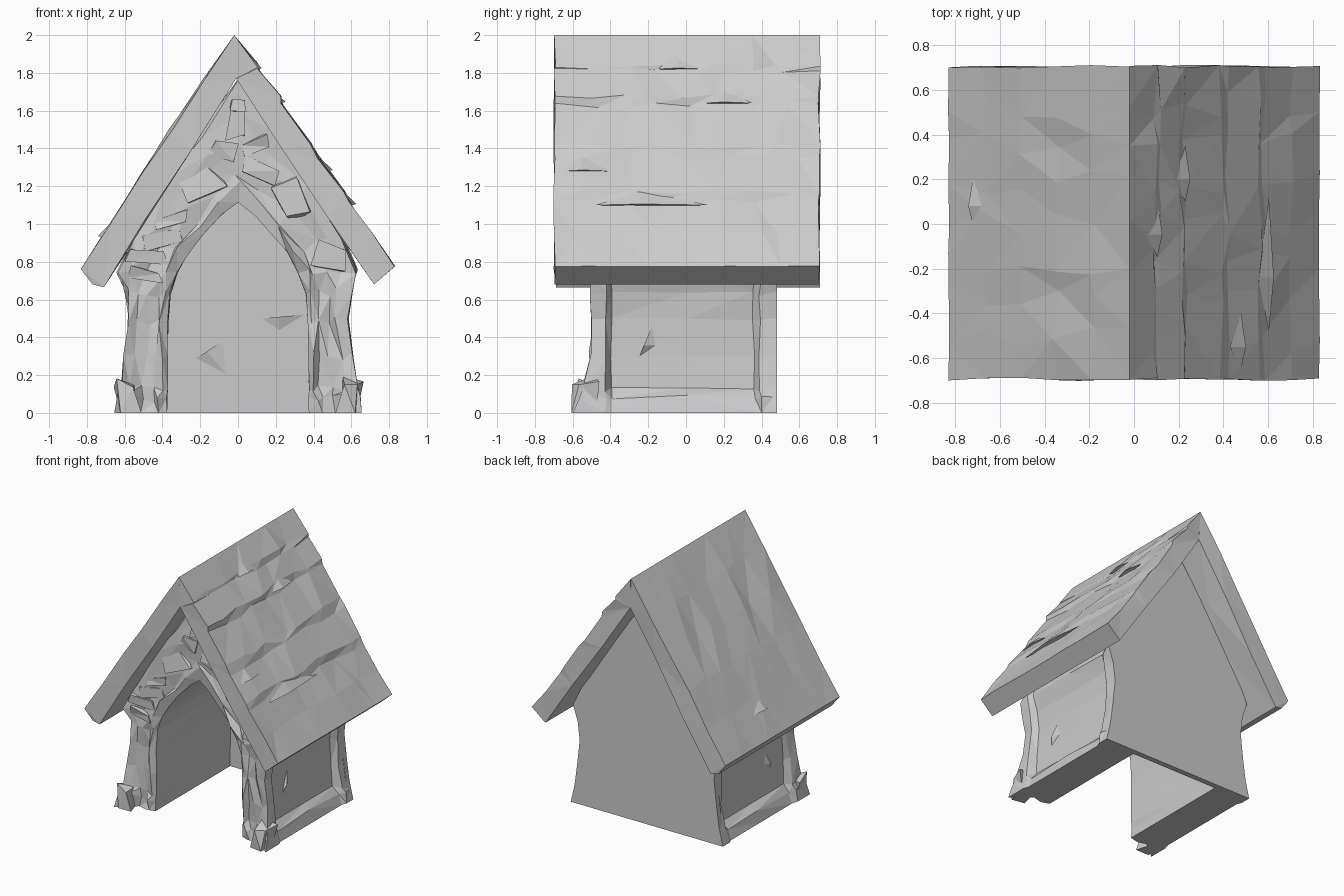
import bpy, bmesh, random
from mathutils import Vector, Matrix

if "Cube" in bpy.data.objects:
    bpy.data.objects.remove(bpy.data.objects["Cube"])

random.seed(7)


def rnd(a):
    return random.uniform(-a, a)


def finish(name, bm):
    bmesh.ops.recalc_face_normals(bm, faces=bm.faces[:])
    me = bpy.data.meshes.new(name)
    bm.to_mesh(me)
    bm.free()
    ob = bpy.data.objects.new(name, me)
    bpy.context.collection.objects.link(ob)
    return ob


def loft(name, rings):
    """Skin closed rings of equal length, cap both ends, split into facets."""
    bm = bmesh.new()
    vs = [[bm.verts.new(p) for p in r] for r in rings]
    n = len(vs[0])
    for a, b in zip(vs, vs[1:]):
        for j in range(n):
            k = (j + 1) % n
            bm.faces.new((a[j], a[k], b[k], b[j]))
    bm.faces.new(vs[0])
    bm.faces.new(vs[-1])
    bm.normal_update()
    bmesh.ops.triangulate(bm, faces=bm.faces[:])
    return finish(name, bm)


# Roof slabs: profile in x/z, lofted along y
RIDGE, INNER = Vector((-0.02, 2.0)), Vector((-0.01, 1.77))


def roof_slab(name, eave, lips, steps, rough):
    eave = Vector(eave)
    d = eave - RIDGE
    nrm = Vector((-d.y, d.x)).normalized()
    if nrm.y < 0:
        nrm = -nrm
    rings = []
    for k in range(9):
        y = -0.695 + 1.4 * k / 8
        end = k in (0, 8)
        yj = 0.008 if end else 0.06
        prof = [RIDGE]
        for t, off in steps:
            # plank lips fade in and out along the roof
            off *= random.choice((0.2, 0.6, 1.0))
            prof.append(RIDGE + d * (t + rnd(0.013)) + nrm * (off + rnd(rough)))
        prof.append(eave + nrm * rnd(rough * 0.5))
        under = [Vector(p) for p in lips]
        prof += under
        prof += [under[-1].lerp(INNER, t) + nrm * rnd(0.008) for t in (0.33, 0.66)]
        prof.append(INNER)
        rings.append([(p.x, y + rnd(yj), p.y) for p in prof])
    return loft(name, rings)


roof_slab("roof_right", (0.83, 0.775), [(0.72, 0.68)],
          [(0.13, 0.012), (0.155, -0.006), (0.27, 0.018), (0.305, -0.008),
           (0.48, 0.004), (0.52, -0.014), (0.68, 0.01), (0.715, -0.012), (0.86, -0.012)], 0.009)
roof_slab("roof_left", (-0.83, 0.76), [(-0.77, 0.68), (-0.71, 0.665)],
          [(0.2, 0.008), (0.4, 0.012), (0.6, 0.006), (0.8, 0.003)], 0.007)

# Stone body: rows climb from the right foot over the arch to the left foot
# (outer x, outer z, inner x, inner z, panel x, front y of outer corner)
HALF = [(0.655, 0.0, 0.375, 0.0, 0.64, -0.60),
        (0.635, 0.085, 0.375, 0.08, 0.61, -0.57),
        (0.622, 0.14, 0.375, 0.13, 0.56, -0.54),
        (0.60, 0.3, 0.372, 0.3, 0.55, -0.50),
        (0.578, 0.5, 0.37, 0.47, 0.55, -0.495),
        (0.595, 0.64, 0.358, 0.63, 0.56, -0.50),
        (0.635, 0.76, 0.32, 0.74, 0.60, -0.495),
        (0.545, 0.95, 0.26, 0.85, 0.54, -0.485),
        (0.37, 1.22, 0.18, 0.95, 0.36, -0.48),
        (0.19, 1.48, 0.09, 1.045, 0.19, -0.48),
        (0.0, 1.75, 0.0, 1.12, 0.0, -0.48)]


def body_ring(row, s):
    ox, oz, ix, iz, px, yf = row

    def mix(t, y):
        return (ix + (ox - ix) * t, y, iz + (oz - iz) * t)
    ring = [(ix, 0.46, iz), (ix, 0.0, iz), (ix, -0.475, iz),
            mix(0.16, -0.50), mix(0.26, -0.485), mix(0.5, -0.48), mix(0.75, yf * 0.5 - 0.245),
            (ox, yf, oz), (ox, -0.43, oz), (px, -0.39, oz), (px, 0.0, oz),
            (px, 0.36, oz), (ox, 0.40, oz), (ox, 0.46, oz)]
    out = []
    for j, (x, y, z) in enumerate(ring):
        a = 0.0 if j in (0, 13) else 0.004 if j in (1, 2) else 0.009 if j in (9, 10, 11) else 0.017
        if z > 0:
            x, z = x + rnd(a) * (oz < 0.8 or j < 7), z + rnd(a * 1.6) * (j < 13)
        y += rnd(a)
        out.append((x * s, y, max(z, 0.0)))
    return out


rows = [(r, 1) for r in HALF] + [(r, -1) for r in HALF[-2::-1]]
loft("stone_walls", [body_ring(r, s) for r, s in rows])

# Flat back wall closing the tunnel
back = [(r[0] * s, r[1]) for r, s in rows]
loft("back_wall", [[(x, y, z) for x, z in back] for y in (0.44, 0.482)])


# Chipped stones set flush into the gable, jambs and feet
def shard(name, pos, size, tilt):
    bm = bmesh.new()
    bmesh.ops.create_cube(bm, size=2.0)
    m = (Matrix.Translation(pos) @ Matrix.Rotation(tilt, 4, 'Y')
         @ Matrix.Diagonal((size[0], size[1], size[2], 1)))
    for v in bm.verts:
        v.co = m @ Vector([c * random.uniform(0.5, 1.1) for c in v.co])
        v.co.z = max(v.co.z, 0.0)
    bm.normal_update()
    bmesh.ops.triangulate(bm, faces=bm.faces[:])
    return finish(name, bm)


# x, z, half width, half height, tilt
STONES = [(-0.48, 0.83, 0.12, 0.04, 0.1), (-0.41, 0.92, 0.11, 0.045, -0.2),
          (-0.36, 1.02, 0.10, 0.04, -0.3), (-0.50, 0.73, 0.10, 0.04, 0.2),
          (-0.01, 1.54, 0.05, 0.10, 0.1), (0.09, 1.42, 0.09, 0.045, -0.4),
          (-0.08, 1.40, 0.09, 0.05, 0.3), (0.0, 1.63, 0.05, 0.035, 0.0),
          (0.29, 1.14, 0.08, 0.12, -0.5), (0.12, 1.27, 0.10, 0.05, 0.4),
          (-0.2, 1.2, 0.12, 0.07, -0.5), (0.48, 0.82, 0.10, 0.08, 0.3)]
for x, z, w, h, tilt in STONES:
    shard("gable_stone", (x, -0.46, z), (w, 0.05, h), tilt)
for s in (-1, 1):
    shard("foot_stone", (0.59 * s, -0.53, 0.06), (0.06, 0.07, 0.13), 0.12 * s)


# Raised splinters: thin wedges lying on a surface, from a to b
def splinter(name, a, b, side, normal):
    a, b, side, normal = map(Vector, (a, b, side, normal))
    mid = a.lerp(b, 0.4)
    bm = bmesh.new()
    pts = [a, b, mid + side, mid + normal, mid - normal]
    v = [bm.verts.new(p) for p in pts]
    for i, j in ((0, 1), (1, 2), (2, 0)):
        bm.faces.new((v[i], v[j], v[3]))
        bm.faces.new((v[j], v[i], v[4]))
    return finish(name, bm)


def roof_x(z):
    return -0.02 + 0.85 * (2.0 - z) / 1.225


for y0, y1, z in [(-0.15, 0.11, 1.82), (0.1, 0.35, 1.64), (-0.48, 0.12, 1.1),
                  (-0.65, -0.4, 1.28)]:
    x = roof_x(z)
    splinter("roof_splinter", (x, y0, z), (x, y1, z), (-0.05, 0, 0.075), (0.022, 0, 0.006))
for y0, y1, z in [(-0.5, -0.05, 1.66), (0.0, 0.2, 0.93)]:
    splinter("roof_splinter", (-roof_x(z), y0, z), (-roof_x(z), y1, z),
             (0.05, 0, 0.075), (-0.02, 0, 0.006))
for s in (-1, 1):
    splinter("side_chip", (0.55 * s, -0.25, 0.29), (0.55 * s, -0.18, 0.46),
             (0, 0.06, 0), (0.025 * s, 0, 0))
splinter("door_chip", (0.13, 0.44, 0.5), (0.35, 0.44, 0.52), (0, 0, -0.07), (0, -0.02, 0))
splinter("door_chip", (-0.22, 0.44, 0.29), (-0.08, 0.44, 0.38), (0.1, 0, -0.12), (0, -0.02, 0))
